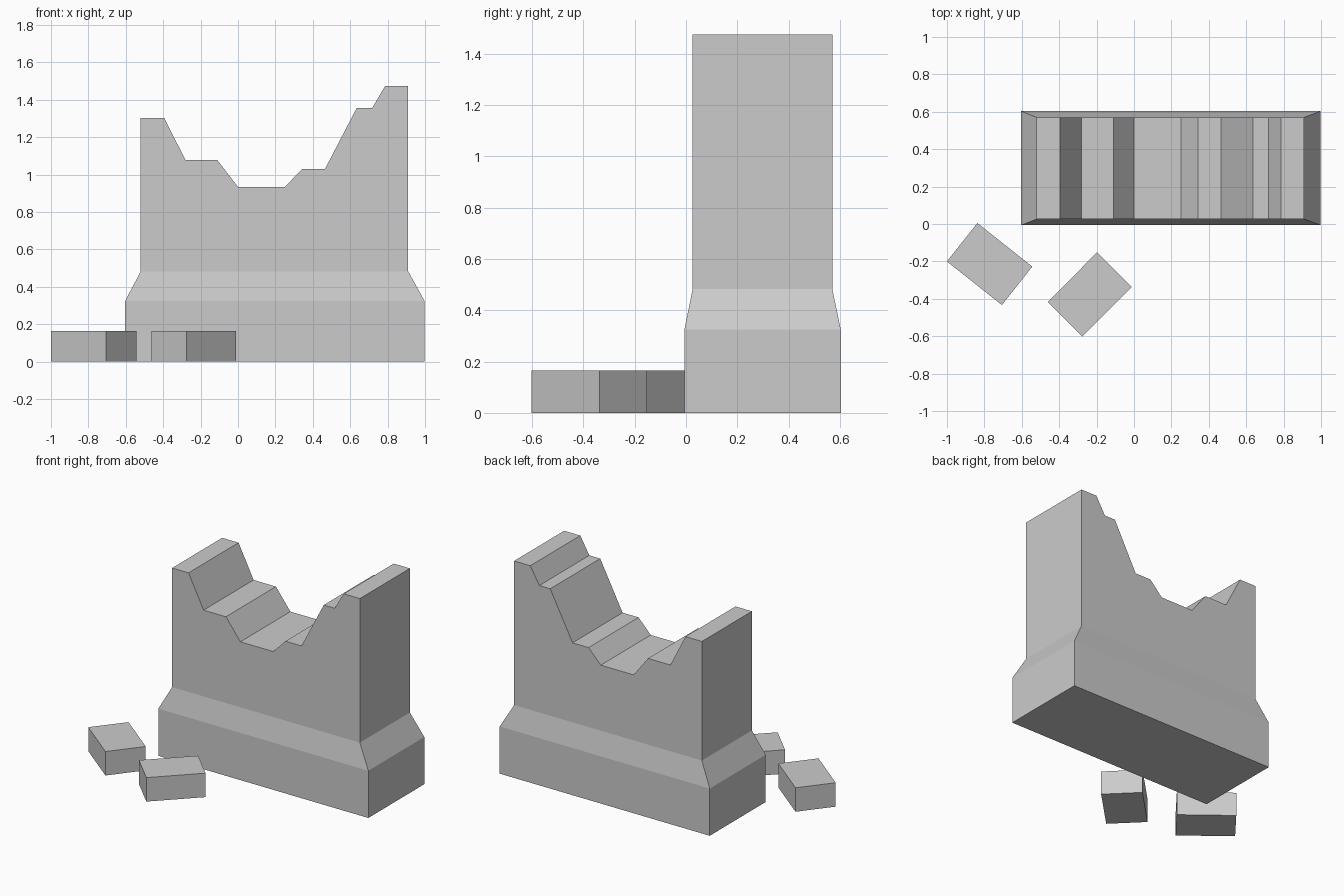
import bpy, bmesh
from math import radians

if "Cube" in bpy.data.objects:
    bpy.data.objects.remove(bpy.data.objects["Cube"])


def finish(name, bm):
    bmesh.ops.recalc_face_normals(bm, faces=bm.faces)
    mesh = bpy.data.meshes.new(name)
    bm.to_mesh(mesh)
    bm.free()
    obj = bpy.data.objects.new(name, mesh)
    bpy.context.collection.objects.link(obj)
    return obj


def ring(bm, x0, x1, y0, y1, z):
    return [bm.verts.new((x, y, z)) for x, y in ((x0, y0), (x1, y0), (x1, y1), (x0, y1))]


def bridge(bm, a, b, closed=True):
    n = len(a)
    for i in range(n if closed else n - 1):
        j = (i + 1) % n
        bm.faces.new((a[i], a[j], b[j], b[i]))


# Broken top edge of the wall, left to right (x, z)
crest = [(-0.52, 1.303), (-0.395, 1.303), (-0.28, 1.077), (-0.11, 1.077),
         (0.0, 0.934), (0.25, 0.934), (0.343, 1.03), (0.465, 1.03),
         (0.635, 1.357), (0.718, 1.357), (0.787, 1.475), (0.91, 1.475)]
FRONT, BACK = 0.026, 0.57

# Wall: block plinth, sloped shoulder, then the stepped broken top
bm = bmesh.new()
ground = ring(bm, -0.603, 0.997, -0.006, 0.603, 0)
ledge = ring(bm, -0.603, 0.997, -0.006, 0.603, 0.325)
waist = ring(bm, -0.52, 0.91, FRONT, BACK, 0.483)
bm.faces.new(ground[::-1])
bridge(bm, ground, ledge)
bridge(bm, ledge, waist)
front = [waist[0]] + [bm.verts.new((x, FRONT, z)) for x, z in crest] + [waist[1]]
back = [waist[3]] + [bm.verts.new((x, BACK, z)) for x, z in crest] + [waist[2]]
bridge(bm, front, back, closed=False)
bm.faces.new(front)
bm.faces.new(back[::-1])
finish("ruined_wall", bm)

# Fallen stones lying in front of the wall
for name, x, y, angle in (("fallen_stone_left", -0.772, -0.214, -38.4),
                          ("fallen_stone_right", -0.237, -0.377, 45.1)):
    bm = bmesh.new()
    bmesh.ops.create_cube(bm, size=1)
    bmesh.ops.scale(bm, vec=(0.375, 0.262, 0.165), verts=bm.verts)
    stone = finish(name, bm)
    stone.location = (x, y, 0.0825)
    stone.rotation_euler.z = radians(angle)
